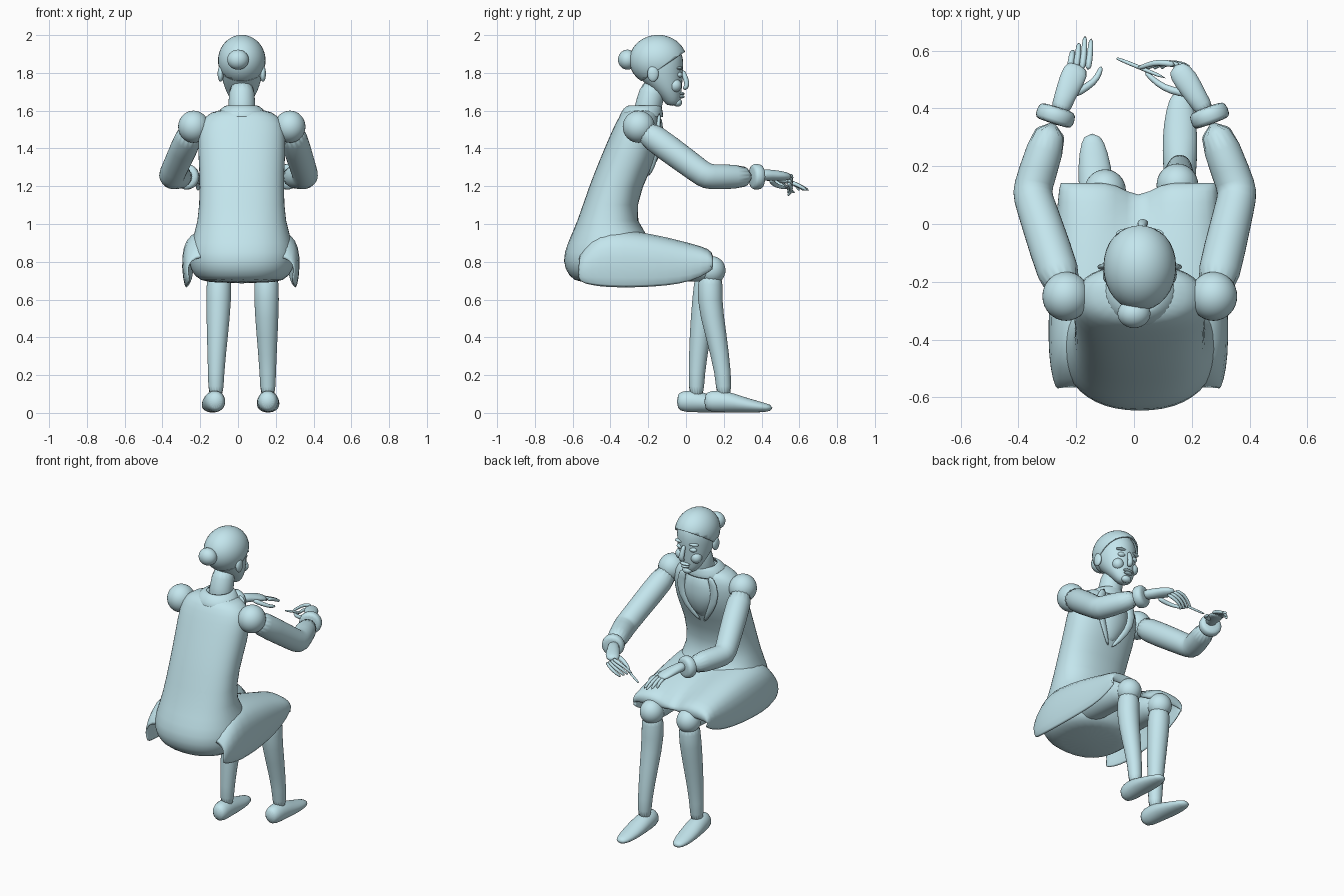
import bpy, bmesh, math
from mathutils import Vector, Matrix

cube = bpy.data.objects.get("Cube")
if cube:
    bpy.data.objects.remove(cube, do_unlink=True)

COLOUR = (0.55, 0.79, 0.85, 1)
mat = bpy.data.materials.new("pale_blue")
mat.use_nodes = True
mat.diffuse_color = COLOUR
mat.node_tree.nodes["Principled BSDF"].inputs["Base Color"].default_value = COLOUR
MID = 0.02
X, Y, Z = Vector((1, 0, 0)), Vector((0, 1, 0)), Vector((0, 0, 1))


def finish(name, bm, subdivide=1, thickness=0):
    bmesh.ops.recalc_face_normals(bm, faces=bm.faces)
    for face in bm.faces:
        face.smooth = True
    mesh = bpy.data.meshes.new(name)
    bm.to_mesh(mesh)
    bm.free()
    mesh.materials.append(mat)
    ob = bpy.data.objects.new(name, mesh)
    bpy.context.collection.objects.link(ob)
    if thickness:
        ob.modifiers.new("thickness", 'SOLIDIFY').thickness = thickness
    if subdivide:
        ob.modifiers.new("smooth", 'SUBSURF').levels = subdivide
        ob.modifiers["smooth"].render_levels = subdivide
    return ob


def loft(name, rings, axis=None, power=2, sides=16, caps=True):
    """Skin rings of (x, y, z, side radius, up radius) along their path."""
    bm = bmesh.new()
    centres = [Vector(r[:3]) for r in rings]
    whole = (centres[-1] - centres[0]).normalized()
    ref = Y if abs((axis or whole).z) > 0.8 else Z
    loops = []
    for i, ring in enumerate(rings):
        t = axis or (centres[min(i + 1, len(rings) - 1)] - centres[max(i - 1, 0)])
        t = t.normalized()
        side = t.cross(ref).normalized()
        up = side.cross(t)
        loop = []
        for k in range(sides):
            a = math.tau * k / sides
            c, s = math.cos(a), math.sin(a)
            c = math.copysign(abs(c) ** (2 / power), c)
            s = math.copysign(abs(s) ** (2 / power), s)
            loop.append(bm.verts.new(centres[i] + side * c * ring[3] + up * s * ring[-1]))
        loops.append(loop)
    for a, b in zip(loops, loops[1:]):
        for k in range(sides):
            n = (k + 1) % sides
            bm.faces.new((a[k], a[n], b[n], b[k]))
    if caps:
        bm.faces.new(loops[0])
        bm.faces.new(loops[-1])
    return finish(name, bm, thickness=0 if caps else 0.01)


def stack(name, rows, **options):
    """Level rings given as (z, rear y, front y, half width)."""
    return loft(name, [(MID, (b + f) / 2, z, w, (f - b) / 2) for z, b, f, w in rows],
                axis=Z, **options)


def ball(name, centre, radii, cut=None):
    bm = bmesh.new()
    bmesh.ops.create_uvsphere(bm, u_segments=32, v_segments=18, radius=1)
    bmesh.ops.transform(bm, verts=bm.verts,
                        matrix=Matrix.Translation(centre) @ Matrix.Diagonal((*radii, 1)))
    if cut:
        bmesh.ops.bisect_plane(bm, geom=bm.verts[:] + bm.edges[:] + bm.faces[:],
                               plane_co=cut[0], plane_no=cut[1], clear_inner=True)
    return finish(name, bm, subdivide=0, thickness=0.008 if cut else 0)


# Torso, collar and blouse front
stack("torso", [(.685, -.57, -.2, .19), (.72, -.62, -.15, .255), (.8, -.66, -.12, .29),
                (.9, -.63, -.15, .275), (1, -.58, -.28, .232), (1.2, -.515, -.235, .222),
                (1.36, -.45, -.145, .232), (1.5, -.39, -.135, .235),
                (1.57, -.355, -.145, .205), (1.612, -.32, -.16, .12)], power=2.3, sides=24)
stack("collar", [(1.632, -.3, -.13, .075), (1.615, -.335, -.125, .115),
                 (1.565, -.36, -.115, .145)], caps=False)
stack("blouse_front", [(1.6, -.25, -.13, .07), (1.5, -.25, -.118, .12),
                       (1.42, -.25, -.118, .12), (1.34, -.25, -.145, .08),
                       (1.27, -.28, -.19, .03)])
for label, s in (("left", -1), ("right", 1)):
    loft(label + "_lapel", [(MID + s * .09, -.14, 1.59, .025, .012),
                            (MID + s * .135, -.15, 1.48, .03, .012),
                            (MID + s * .09, -.15, 1.36, .022, .012),
                            (MID + s * .01, -.2, 1.25, .008, .008)])

# Head, neck, hair and face
loft("neck", [(MID, -.215, 1.54, .08), (MID, -.2, 1.63, .07), (MID, -.16, 1.76, .072)])
stack("head", [(1.625, -.1, -.045, .03), (1.65, -.12, -.028, .055), (1.7, -.17, -.022, .085),
               (1.76, -.24, -.016, .105), (1.82, -.28, -.012, .117), (1.88, -.285, -.01, .119),
               (1.94, -.26, -.035, .1), (1.98, -.21, -.09, .05)])
ball("hair", (MID, -.148, 1.866), (.126, .152, .135),
     cut=((MID, 0, 1.915), (0, -.56, .83)))
ball("hair_bun", (0, -.31, 1.87), (.057, .05, .053))
loft("nose", [(.025, -.018, 1.815, .012), (.028, -.002, 1.77, .015),
              (.032, .01, 1.73, .021, .015), (.03, -.015, 1.712, .012)])
for label, z, w in (("upper_lip", 1.69, .034), ("lower_lip", 1.674, .028)):
    ball(label, (.024, -.024, z), (w, .017, .009))
ball("chin", (.022, -.045, 1.643), (.032, .024, .022))
for label, s in (("left", -1), ("right", 1)):
    ball(label + "_eye", (MID + s * .045, -.036, 1.79), (.025, .018, .015))
    ball(label + "_brow", (MID + s * .047, -.036, 1.825), (.036, .02, .009))
    ball(label + "_cheek", (MID + s * .055, -.057, 1.733), (.034, .034, .035))
    ball(label + "_ear", (MID + s * .112, -.175, 1.795), (.016, .03, .042))

# Skirt draped over the lap: (y, half width, hem, top, centre dip)
half = [(-.95, 0), (-1, .35), (-.98, .7), (-.85, .92), (-.58, 1), (-.28, .96)]
section = half + [(0, None)] + [(-u, h) for u, h in reversed(half)]
bm = bmesh.new()
rows = []
for y, w, hem, top, dip in [(-.575, .29, .69, .83, 0), (-.5, .308, .67, .94, 0),
                            (-.41, .316, .658, .985, 0), (-.25, .312, .658, .965, .01),
                            (-.1, .3, .668, .935, .03), (.03, .285, .69, .9, .06),
                            (.125, .278, .74, .872, .08), (.148, .27, .77, .835, .06),
                            (.135, .265, .765, .785, .01)]:
    row = []
    for u, h in section:
        z = top - dip if h is None else hem + h * (top - hem)
        pull = .06 * max(0, 1 - abs(u) * 4) if y > .1 else 0
        row.append(bm.verts.new((.015 + u * w, y - pull, z)))
    rows.append(row)
for a, b in zip(rows, rows[1:]):
    for k in range(len(section) - 1):
        bm.faces.new((a[k], a[k + 1], b[k + 1], b[k]))
finish("skirt", bm, thickness=.018)

# Legs and shoes
for label, hip, knee, knee_y, ankle, ankle_y, toe in (
        ("left", -.11, -.1, .115, -.117, .055, -.14),
        ("right", .15, .15, .135, .158, .2, .16)):
    loft(label + "_thigh", [(hip, -.38, .82, .1), (hip, -.15, .81, .105),
                            (knee, knee_y - .05, .77, .08), (knee, knee_y + .03, .75, .06)])
    ball(label + "_knee", (knee, knee_y, .755), (.072, .074, .075))
    mid, mid_y = (knee + ankle) / 2, (knee_y + ankle_y) / 2
    loft(label + "_shin", [(knee, knee_y, .77, .068),
                           (knee * .8 + mid * .2, knee_y - .015, .6, .068),
                           (mid, mid_y - .01, .42, .058), (ankle, ankle_y, .2, .042),
                           (ankle, ankle_y, .07, .042)])
    heel = ankle_y - .105
    shoe = [(0, .06, .035, .04), (.04, .062, .055, .06), (.12, .06, .06, .058),
            (.2, .045, .063, .044), (.3, .03, .052, .029), (.365, .026, .028, .016)]
    loft(label + "_shoe", [(ankle + (toe - ankle) * d / .3, heel + d, z, w, h)
                           for d, z, w, h in shoe], axis=Y)

# Sleeves and cuffs
for label, shoulder, elbow, wrist in (("left", -.235, -.355, -.262), ("right", .275, .36, .25)):
    s = Vector((shoulder, -.25, 1.515))
    e = Vector((elbow, .11, 1.25))
    w = Vector((wrist, .405, 1.25))
    ball(label + "_shoulder", s, (.082, .085, .085))
    path = [(s, .076), (s.lerp(e, .45), .074), (s.lerp(e, .87), .07), (e, .071),
            (e.lerp(w, .17), .068), (e.lerp(w, .85), .064)]
    loft(label + "_sleeve", [(*p, r) for p, r in path])
    loft(label + "_cuff", [(*e.lerp(w, .8), .06), (*e.lerp(w, .84), .07),
                           (*e.lerp(w, .97), .07), (*w, .05)])


def digit(name, points, r=.012):
    loft(name, [(*p, r * (1 - .15 * i)) for i, p in enumerate(points)], sides=8)


# Open left hand
loft("left_palm", [(-.26, .38, 1.26, .035, .03), (-.24, .44, 1.255, .036, .026),
                   (-.215, .5, 1.24, .046, .022), (-.19, .555, 1.222, .043, .015)])
digit("left_thumb", [(-.215, .445, 1.245), (-.16, .475, 1.22), (-.125, .505, 1.2),
                     (-.112, .548, 1.19)], .017)
for i, reach in enumerate((.6, .63, .655, .645)):
    x = -.223 + i * .021
    digit(f"left_finger_{i + 1}", [(x, .53, 1.228), (x + .008, .585, 1.212),
                                   (x + .012, reach, 1.175)], .0135)

# Right hand holding a pen
loft("right_palm", [(.255, .38, 1.26, .035, .03), (.215, .44, 1.26, .036, .03),
                    (.18, .5, 1.255, .046, .027), (.14, .55, 1.25, .035, .02)])
digit("right_thumb", [(.195, .45, 1.235), (.13, .46, 1.215), (.08, .485, 1.2),
                      (.035, .53, 1.19)], .017)
for i in range(4):
    drop, back = i * .013, i * .018
    digit(f"right_finger_{i + 1}", [(.145 + back, .55 - i * .004, 1.26 - drop),
                                    (.085 + back, .562, 1.248 - drop * 1.5),
                                    (.045 + back, .55, 1.22 - drop * 1.5),
                                    (.01 + back * 1.6, .537, 1.19 - drop)], .0135)
loft("pen", [(-.062, .574, 1.165, .004), (-.045, .568, 1.17, .008),
             (.12, .5, 1.225, .008)], sides=8)
